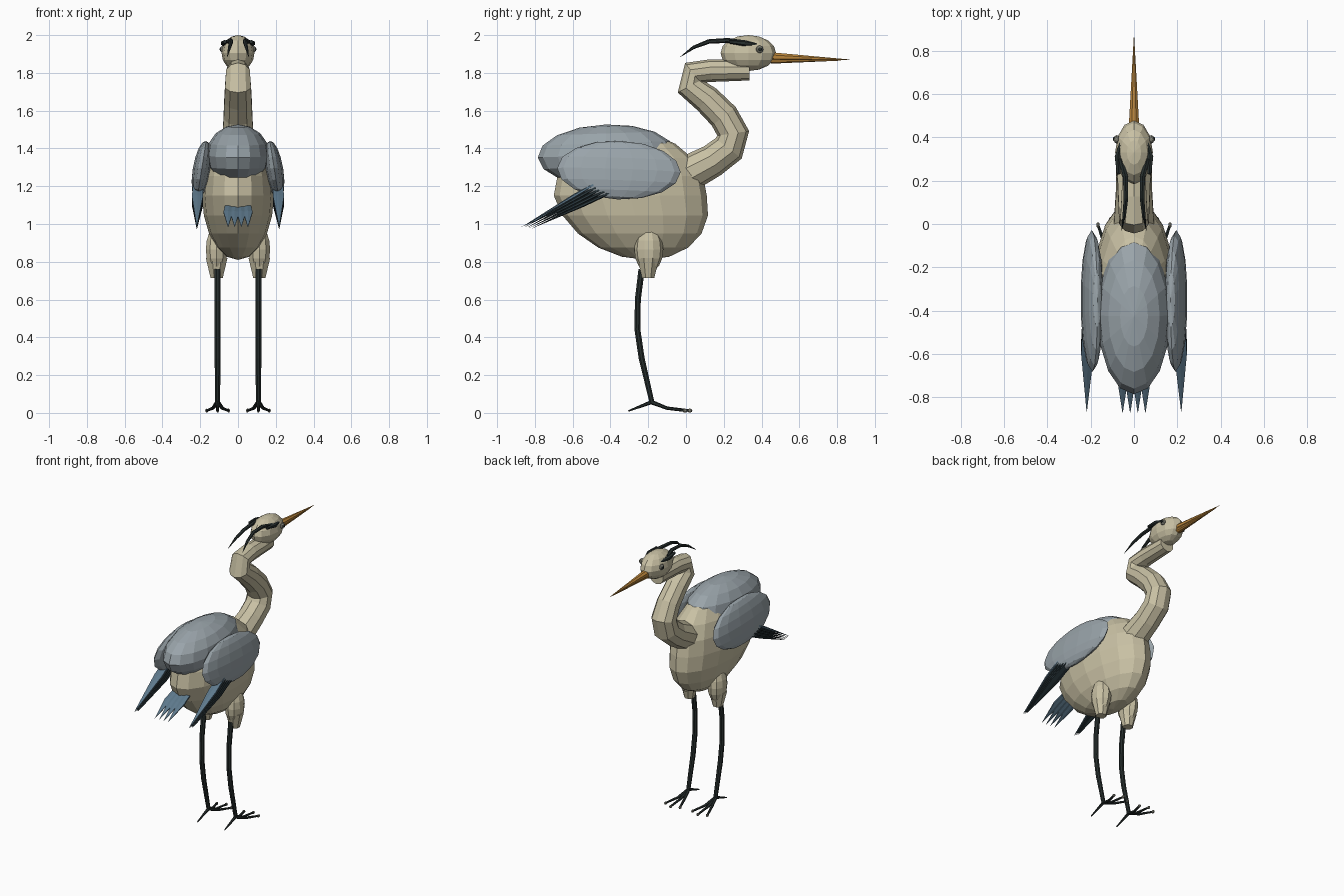
import bpy, bmesh, math
from mathutils import Vector, Matrix, Euler

old = bpy.data.objects.get("Cube")
if old:
    bpy.data.objects.remove(old, do_unlink=True)


def material(name, *rgb):
    m = bpy.data.materials.new(name)
    m.use_nodes = True
    m.diffuse_color = (*rgb, 1)
    m.node_tree.nodes["Principled BSDF"].inputs["Base Color"].default_value = (*rgb, 1)
    return m


cream = material("cream", 0.58, 0.53, 0.37)
grey = material("soft grey", 0.32, 0.37, 0.40)
slate = material("slate blue", 0.11, 0.19, 0.26)
dark = material("dark slate", 0.025, 0.042, 0.05)
black = material("greenish black", 0.02, 0.028, 0.027)
orange = material("beak orange", 0.50, 0.24, 0.045)
horn = material("horn grey", 0.22, 0.22, 0.18)


def finish(name, bm, mat):
    bmesh.ops.recalc_face_normals(bm, faces=bm.faces)
    me = bpy.data.meshes.new(name)
    bm.to_mesh(me)
    bm.free()
    me.materials.append(mat)
    ob = bpy.data.objects.new(name, me)
    bpy.context.collection.objects.link(ob)
    return ob


def ball(name, centre, size, mat, seg=12, rings=8, turn=(0, 0, 0), sag=0):
    """Faceted ellipsoid; sag pushes the underside forward."""
    bm = bmesh.new()
    bmesh.ops.create_uvsphere(bm, u_segments=seg, v_segments=rings, radius=1)
    bmesh.ops.scale(bm, vec=size, verts=bm.verts)
    for v in bm.verts:
        v.co.y -= sag * min(v.co.z, 0)
    rot = Euler([math.radians(a) for a in turn]).to_matrix().to_4x4()
    bm.transform(Matrix.Translation(centre) @ rot)
    return finish(name, bm, mat)


def tube(name, pts, radii, mat, sides=8, flat=1):
    """Sweep a polygon along a path; flat squashes it across the x axis."""
    pts = [Vector(p) for p in pts]
    bm = bmesh.new()
    loops = []
    for i, p in enumerate(pts):
        a, b = pts[max(i - 1, 0)], pts[min(i + 1, len(pts) - 1)]
        t = (b - a).normalized()
        side = Vector((1, 0, 0))
        side = (side - t * side.dot(t)).normalized()
        up = t.cross(side)
        ring = []
        for k in range(sides):
            w = math.tau * (k + 0.5) / sides
            ring.append(bm.verts.new(
                p + radii[i] * (side * math.cos(w) + up * math.sin(w) * flat)))
        loops.append(ring)
    for a, b in zip(loops, loops[1:]):
        for k in range(sides):
            n = (k + 1) % sides
            bm.faces.new((a[k], a[n], b[n], b[k]))
    bm.faces.new(loops[0])
    bm.faces.new(loops[-1])
    return finish(name, bm, mat)


# Torso and back
ball("body", (0, -0.295, 1.15), (0.19, 0.405, 0.34), cream, 16, 10, sag=0.25)
ball("back_mantle", (0, -0.42, 1.365), (0.168, 0.365, 0.162), grey, 16, 8, (2, 0, 0))

# Curved neck
neck = [(0, -0.04, 1.24), (0, 0.14, 1.335), (0, 0.225, 1.40), (0, 0.25, 1.48),
        (0, 0.2, 1.57), (0, 0.11, 1.66), (0, 0.02, 1.73), (0, 0.035, 1.80),
        (0, 0.13, 1.812), (0, 0.335, 1.815)]
tube("neck", neck, [0.1, 0.088, 0.088, 0.085, 0.08, 0.076, 0.072, 0.066, 0.06, 0.055],
     cream, 10)

# Head and beak
ball("head", (0, 0.33, 1.905), (0.087, 0.147, 0.095), cream, 12, 8)
tube("upper_beak", [(0, 0.45, 1.885), (0, 0.865, 1.87)], [0.026, 0.001], orange, 8)
tube("lower_beak", [(0, 0.45, 1.863), (0, 0.83, 1.866)], [0.022, 0.001], orange, 8, 0.7)

# Tail fan
for i in range(4):
    x = (i - 1.5) * 0.035
    tube("tail_feather", [(x * 0.8, -0.56, 1.13), (x, -0.72, 1.06), (x, -0.87, 0.985)],
         [0.022, 0.028, 0.001], slate, 6, 0.35)

for s, label in ((1, "left"), (-1, "right")):
    # Eye and head plumes
    ball(label + "_eye", (s * 0.08, 0.39, 1.925), (0.014, 0.02, 0.02), horn, 8, 6)
    ball(label + "_pupil", (s * 0.092, 0.392, 1.925), (0.005, 0.01, 0.01), black, 8, 6)
    tube(label + "_brow_stripe", [(s * 0.06, 0.375, 1.95), (s * 0.075, 0.31, 1.957),
         (s * 0.07, 0.23, 1.965)], [0.008, 0.016, 0.01], black, 6)
    tube(label + "_plume", [(s * 0.062, 0.3, 1.962), (s * 0.04, 0.22, 1.972),
         (s * 0.037, 0.12, 1.966), (s * 0.045, 0.04, 1.935), (s * 0.057, -0.03, 1.885)],
         [0.012, 0.013, 0.012, 0.009, 0.001], black, 6)

    # Folded wing
    ball(label + "_wing", (s * 0.193, -0.355, 1.285), (0.048, 0.327, 0.157), grey,
         14, 8, (-2, s * -9, 0))
    # Stacked flight feathers, pale one on top
    for i in range(5):
        f = i / 4
        root = Vector((s * 0.212, -0.36 - 0.06 * f, 1.185 + 0.065 * f))
        tip = Vector((s * 0.218, -0.82 - 0.045 * f, 0.975 + 0.012 * f))
        tube(label + "_flight_feather", [root, root.lerp(tip, 0.4), tip],
             [0.026, 0.034, 0.001], slate if i == 4 else dark, 6, 0.3)

    # Thigh and shank
    x = s * 0.108
    ball(label + "_thigh", (s * 0.113, -0.197, 0.865), (0.06, 0.077, 0.122), cream, 10, 8)
    tube(label + "_thigh_cuff", [(s * 0.113, -0.2, 0.82), (s * 0.113, -0.2, 0.715)],
         [0.062, 0.035], cream, 8)
    tube(label + "_leg", [(x, -0.235, 0.76), (x, -0.255, 0.6), (x, -0.257, 0.44),
         (x, -0.235, 0.29), (x, -0.18, 0.055)], [0.018, 0.017, 0.017, 0.017, 0.014],
         black, 8)

    # Toes and claws
    tube(label + "_back_toe", [(x, -0.18, 0.058), (x, -0.305, 0.01)], [0.011, 0.004],
         black, 6)
    for d in (-1, 0, 1):
        end = Vector((x + d * 0.058, 0.02 - 0.025 * abs(d), 0.012))
        tube(label + "_front_toe", [(x, -0.185, 0.058), (x + d * 0.025, -0.1, 0.025), end],
             [0.012, 0.009, 0.007], black, 6)
        ball(label + "_claw", end, (0.009, 0.014, 0.011), horn, 6, 4)
